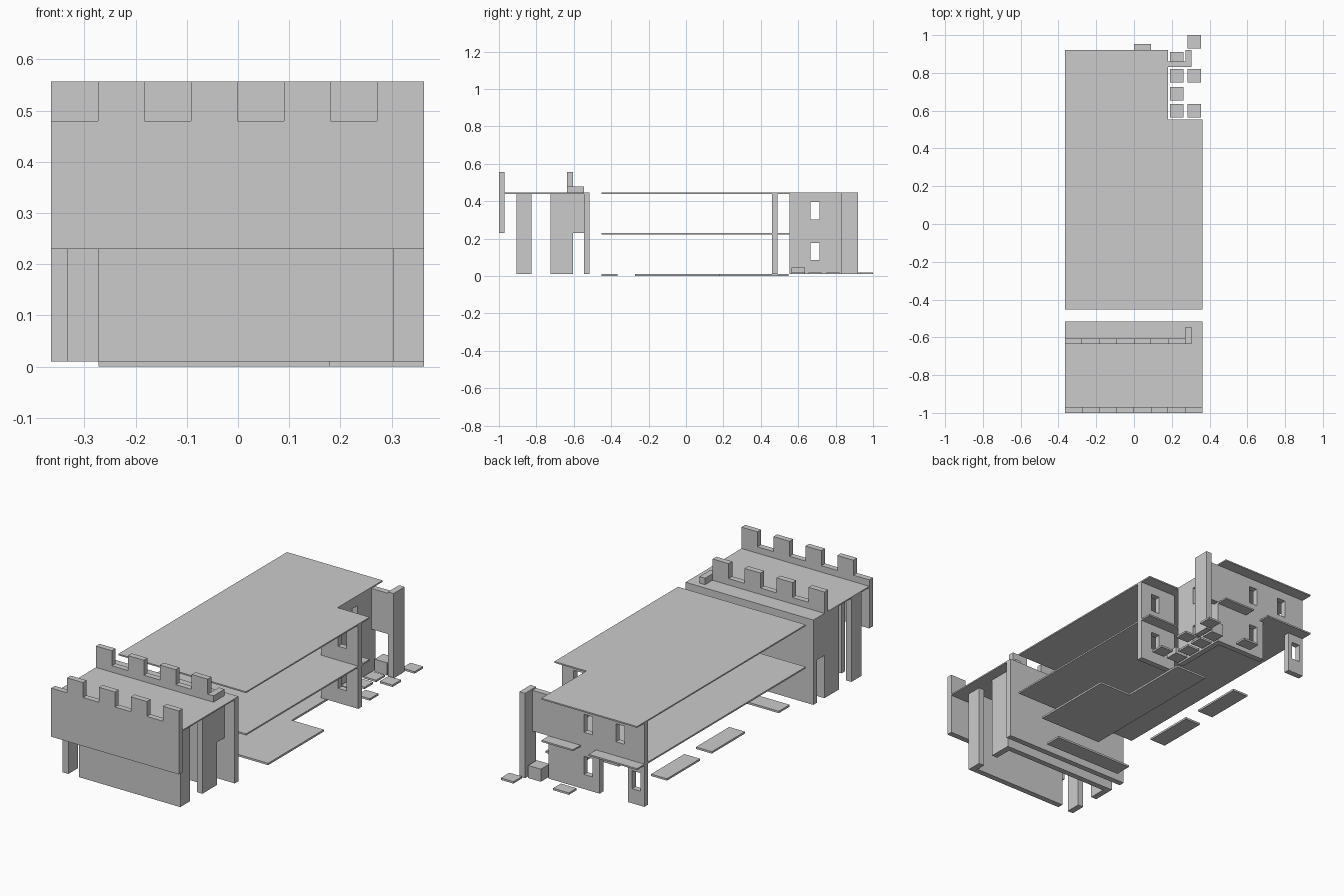
import bpy, bmesh
from mathutils import Vector

if "Cube" in bpy.data.objects:
    bpy.data.objects.remove(bpy.data.objects["Cube"])

stone = bpy.data.materials.new("grey stone")
stone.diffuse_color = (0.6, 0.6, 0.6, 1)
stone.use_nodes = True
stone.node_tree.nodes["Principled BSDF"].inputs["Base Color"].default_value = stone.diffuse_color

# Unit spacing, wall thickness, and main heights
U = 0.091
L, R = -0.365, 0.363
BASE, MID, TOP = 0.01, 0.23, 0.447
IN = 0.273       # inner face of the inset right wall
OUT = 0.305      # outer face of the inset right wall


def panel(name, axis, a, b, rects, holes=()):
    """Flat panel from joined rectangles (u0,u1,v0,v1) minus holes, from a to b along axis."""
    every = list(rects) + list(holes)
    us = sorted({r[i] for r in every for i in (0, 1)})
    vs = sorted({r[i] for r in every for i in (2, 3)})

    def point(u, v):
        return {"x": (a, u, v), "y": (u, a, v), "z": (u, v, a)}[axis]

    def inside(u, v, group):
        return any(r[0] < u < r[1] and r[2] < v < r[3] for r in group)

    bm = bmesh.new()
    for u0, u1 in zip(us, us[1:]):
        for v0, v1 in zip(vs, vs[1:]):
            u, v = (u0 + u1) / 2, (v0 + v1) / 2
            if inside(u, v, rects) and not inside(u, v, holes):
                bm.faces.new([bm.verts.new(point(*p)) for p in
                              ((u0, v0), (u1, v0), (u1, v1), (u0, v1))])
    bmesh.ops.remove_doubles(bm, verts=bm.verts, dist=1e-5)
    ext = bmesh.ops.extrude_face_region(bm, geom=bm.faces[:], use_keep_orig=True)
    shift = Vector([(b - a) if axis == c else 0 for c in "xyz"])
    bmesh.ops.translate(bm, vec=shift,
                        verts=[g for g in ext["geom"] if isinstance(g, bmesh.types.BMVert)])
    bmesh.ops.dissolve_limit(bm, angle_limit=0.01, verts=bm.verts[:], edges=bm.edges[:])
    bmesh.ops.recalc_face_normals(bm, faces=bm.faces[:])
    me = bpy.data.meshes.new(name)
    bm.to_mesh(me)
    bm.free()
    me.materials.append(stone)
    ob = bpy.data.objects.new(name, me)
    bpy.context.collection.objects.link(ob)
    return ob


def box(name, x0, x1, y0, y1, z0, z1):
    return panel(name, "z", z0, z1, [(x0, x1, y0, y1)])


def window(u, z):
    return (u - 0.024, u + 0.024, z, z + 0.093)


def merlons(first):
    return [(L + i * U, L + (i + 1) * U, 0.48, 0.557) for i in range(first, 8, 2)]


# Gatehouse: roof, battlements and walls
box("gate_roof", L, R, -0.97, -0.545, 0.44, TOP)
panel("front_battlement", "y", -1.0, -0.97, [(L, R, MID, 0.48)] + merlons(1))
panel("inner_battlement", "y", -0.635, -0.605, [(L, OUT, TOP, 0.48)] + merlons(0)[:4])
box("battlement_return", IN, OUT, -0.605, -0.545, TOP, 0.48)
box("gate_rear_wall", L, R, -0.545, -0.515, BASE, TOP)
panel("gate_front_wall", "z", BASE, 0.44,
      [(-0.273, OUT, -0.905, -0.875), (IN, OUT, -0.905, -0.825)])
box("gate_cross_wall", L + 0.03, IN, -0.635, -0.605, BASE, 0.44)
box("gate_left_pier", L, L + 0.032, -0.905, -0.825, BASE, 0.44)

# Side walls with a low doorway
for name, x0, x1 in (("gate_left_wall", L, L + 0.032), ("gate_right_wall", IN, OUT)):
    panel(name, "x", x0, x1, [(-0.725, -0.605, BASE, 0.44), (-0.605, -0.545, MID, 0.44)])

# Hall roof and upper floor with a cut rear corner
panel("hall_roof", "z", 0.44, TOP, [(L, R, -0.453, 0.553), (L, 0.18, 0.553, 0.92)])
panel("upper_floor", "z", 0.222, MID,
      [(L, R, -0.453, 0.553), (L, 0.18, 0.553, 0.83),
       (L, -0.09, 0.83, 0.92), (0.0, 0.18, 0.83, 0.92)])

# Ground floor pieces
panel("ground_floor", "z", 0, BASE, [(0, R, -0.273, 0.18), (0, 0.18, 0.18, 0.547)])
box("entry_floor", -0.273, 0.18, -0.453, -0.365, 0, BASE)
for i, y in enumerate((-0.09, 0.275)):
    box(f"left_floor_strip_{i}", -0.273, -0.183, y, y + 0.27, 0, BASE)

# Rear walls with windows and a doorway
panel("rear_wall", "y", 0.83, 0.86,
      [(L, OUT, MID, 0.44), (-0.11, 0.18, BASE, MID), (L, -0.273, BASE, MID)],
      [window(-0.045, 0.302), window(-0.227, 0.302),
       window(-0.045, 0.085), window(-0.319, 0.085)])
box("rear_corner_post", IN, OUT, 0.83, 0.92, BASE, TOP)
panel("stair_side_wall", "x", 0.15, 0.18, [(0.553, 0.83, BASE, 0.44)],
      [window(0.69, 0.302), window(0.69, 0.085)])
panel("stair_front_wall", "y", 0.46, 0.49, [(0.15, R, BASE, 0.44)],
      [window(0.273, 0.302), window(0.273, 0.085)])

# Loose paving blocks: corner x, corner y, top height
blocks = [(0.19, 0.565, 0.045), (0.19, 0.655, 0.02), (0.19, 0.75, 0.02), (0.19, 0.84, 0.075),
          (0.283, 0.565, 0.02), (0.283, 0.75, 0.02), (0.283, 0.93, 0.02)]
for i, (x, y, z) in enumerate(blocks):
    box(f"paving_block_{i}", x, x + 0.072, y, y + 0.07, BASE, z)
box("rear_step", 0, 0.09, 0.89, 0.953, BASE, 0.02)
